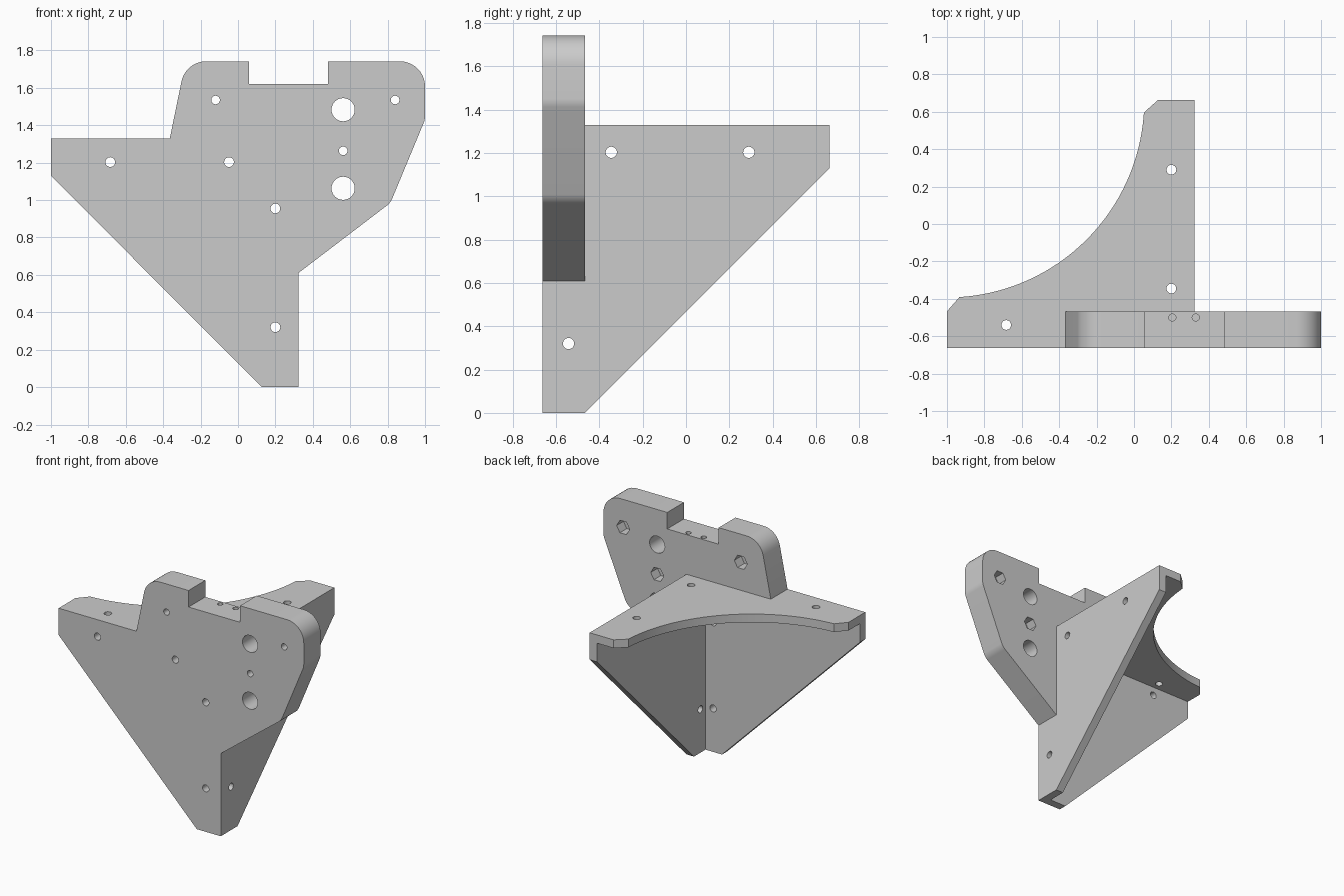
import bpy, bmesh
from math import sin, cos, tan, pi, radians
from mathutils import Vector

cube = bpy.data.objects.get("Cube")
if cube:
    bpy.data.objects.remove(cube, do_unlink=True)

WALL = 0.061            # thickness of the three corner walls
FRONT, BACK = -0.662, 0.662
SIDE, TOP = 0.323, 1.328  # outer faces of the side wall and the top wall
BLOCK_BACK = -0.467     # rear face of the thick mounting block

grey = bpy.data.materials.new("light_grey")
grey.use_nodes = True
grey.diffuse_color = (0.6, 0.6, 0.6, 1)
grey.node_tree.nodes["Principled BSDF"].inputs["Base Color"].default_value = (0.6, 0.6, 0.6, 1)


def prism(name, points, axis, lo, hi):
    """Extrude a flat outline along an axis from lo to hi."""
    place = {"x": lambda u, v, d: (d, u, v),
             "y": lambda u, v, d: (u, d, v),
             "z": lambda u, v, d: (u, v, d)}[axis]
    bm = bmesh.new()
    near = [bm.verts.new(place(u, v, lo)) for u, v in points]
    far = [bm.verts.new(place(u, v, hi)) for u, v in points]
    bm.faces.new(near)
    bm.faces.new(far)
    n = len(points)
    for i in range(n):
        j = (i + 1) % n
        bm.faces.new((near[i], near[j], far[j], far[i]))
    bmesh.ops.recalc_face_normals(bm, faces=bm.faces)
    mesh = bpy.data.meshes.new(name)
    bm.to_mesh(mesh)
    bm.free()
    obj = bpy.data.objects.new(name, mesh)
    bpy.context.collection.objects.link(obj)
    return obj


def ring(u, v, r, sides=24):
    return [(u + r * cos(2 * pi * i / sides), v + r * sin(2 * pi * i / sides)) for i in range(sides)]


def rounded(corners, steps=10):
    """Outline from (u, v, radius) corners, with filleted corners."""
    out = []
    for i, (u, v, r) in enumerate(corners):
        p = Vector((u, v))
        if r == 0:
            out.append((u, v))
            continue
        a = (Vector(corners[i - 1][:2]) - p).normalized()
        b = (Vector(corners[(i + 1) % len(corners)][:2]) - p).normalized()
        half = a.angle(b) / 2
        centre = p + (a + b).normalized() * (r / sin(half))
        start = (p + a * (r / tan(half)) - centre).normalized()
        end = (p + b * (r / tan(half)) - centre).normalized()
        for k in range(steps + 1):
            q = centre + start.slerp(end, k / steps) * r
            out.append((q.x, q.y))
    return out


def combine(target, tool, operation):
    mod = target.modifiers.new("combine", "BOOLEAN")
    mod.operation = operation
    mod.solver = "EXACT"
    mod.object = tool
    bpy.context.view_layer.objects.active = target
    bpy.ops.object.modifier_apply(modifier=mod.name)
    bpy.data.objects.remove(tool, do_unlink=True)


# Front wall
bracket = prism("corner_bracket",
                [(0.127, 0), (SIDE, 0), (SIDE, TOP), (-1, TOP), (-1, 1.13)],
                "y", FRONT, FRONT + WALL)

# Side wall
side_wall = prism("side_wall",
                  [(FRONT, 0), (BLOCK_BACK, 0), (BACK, 1.13), (BACK, TOP), (FRONT, TOP)],
                  "x", SIDE - WALL, SIDE)

# Top wall with the concave arc
arc = [(-1 + 1.055 * cos(radians(t)), BACK + 1.055 * sin(radians(t)))
       for t in [-86.4 + 82.8 * i / 32 for i in range(33)]]
top_wall = prism("top_wall",
                 [(SIDE, BACK), (SIDE, FRONT), (-1, FRONT), (-1, BLOCK_BACK)] + arc + [(0.127, BACK)],
                 "z", TOP - WALL, TOP)

# Thick mounting block, sunk slightly into the side and top walls
block = prism("mounting_block", rounded([
    (0.29, 0.585, 0), (SIDE, 0.61, 0), (0.815, 0.985, 0.1), (1, 1.43, 0.1), (1, 1.742, 0.135),
    (0.48, 1.742, 0), (0.48, 1.62, 0), (0.06, 1.62, 0), (0.06, 1.742, 0),
    (-0.28, 1.742, 0.135), (-0.365, TOP, 0), (-0.365, 1.3, 0), (0.29, 1.3, 0)]),
    "y", FRONT, BLOCK_BACK)

for part in (side_wall, top_wall, block):
    combine(bracket, part, "UNION")


def drill(outline, axis, lo, hi):
    cutter = prism("hole_cutter", outline, axis, lo, hi)
    cutter.hide_render = True
    combine(bracket, cutter, "DIFFERENCE")


# Screw holes through the three walls
for x, z in ((0.2, 0.32), (0.2, 0.955), (-0.048, 1.203), (-0.683, 1.203)):
    drill(ring(x, z, 0.026), "y", FRONT - 0.05, FRONT + 0.1)
for y, z in ((-0.542, 0.32), (-0.345, 1.203), (0.29, 1.203)):
    drill(ring(y, z, 0.026), "x", SIDE - 0.1, SIDE + 0.05)
for x, y in ((0.2, 0.29), (0.2, -0.345), (-0.683, -0.54)):
    drill(ring(x, y, 0.026), "z", TOP - 0.1, TOP + 0.05)

# Block bolt holes with hexagonal nut pockets at the back
for x, z in ((-0.12, 1.535), (0.84, 1.535), (0.562, 1.263)):
    drill(ring(x, z, 0.023), "y", FRONT - 0.05, BLOCK_BACK + 0.05)
    drill(ring(x, z, 0.053, 6), "y", BLOCK_BACK - 0.08, BLOCK_BACK + 0.05)

# Two large rod holes
for z in (1.483, 1.063):
    drill(ring(0.562, z, 0.062, 32), "y", FRONT - 0.05, BLOCK_BACK + 0.05)

# Blind holes in the floor of the notch
for x in (0.205, 0.33):
    drill(ring(x, -0.5, 0.019), "z", 1.45, 1.66)

# Finish
bracket.data.materials.clear()
bracket.data.materials.append(grey)
for face in bracket.data.polygons:
    face.material_index = 0
bpy.ops.object.select_all(action="DESELECT")
bracket.select_set(True)
bpy.context.view_layer.objects.active = bracket
bpy.ops.object.shade_smooth_by_angle(angle=radians(30))
